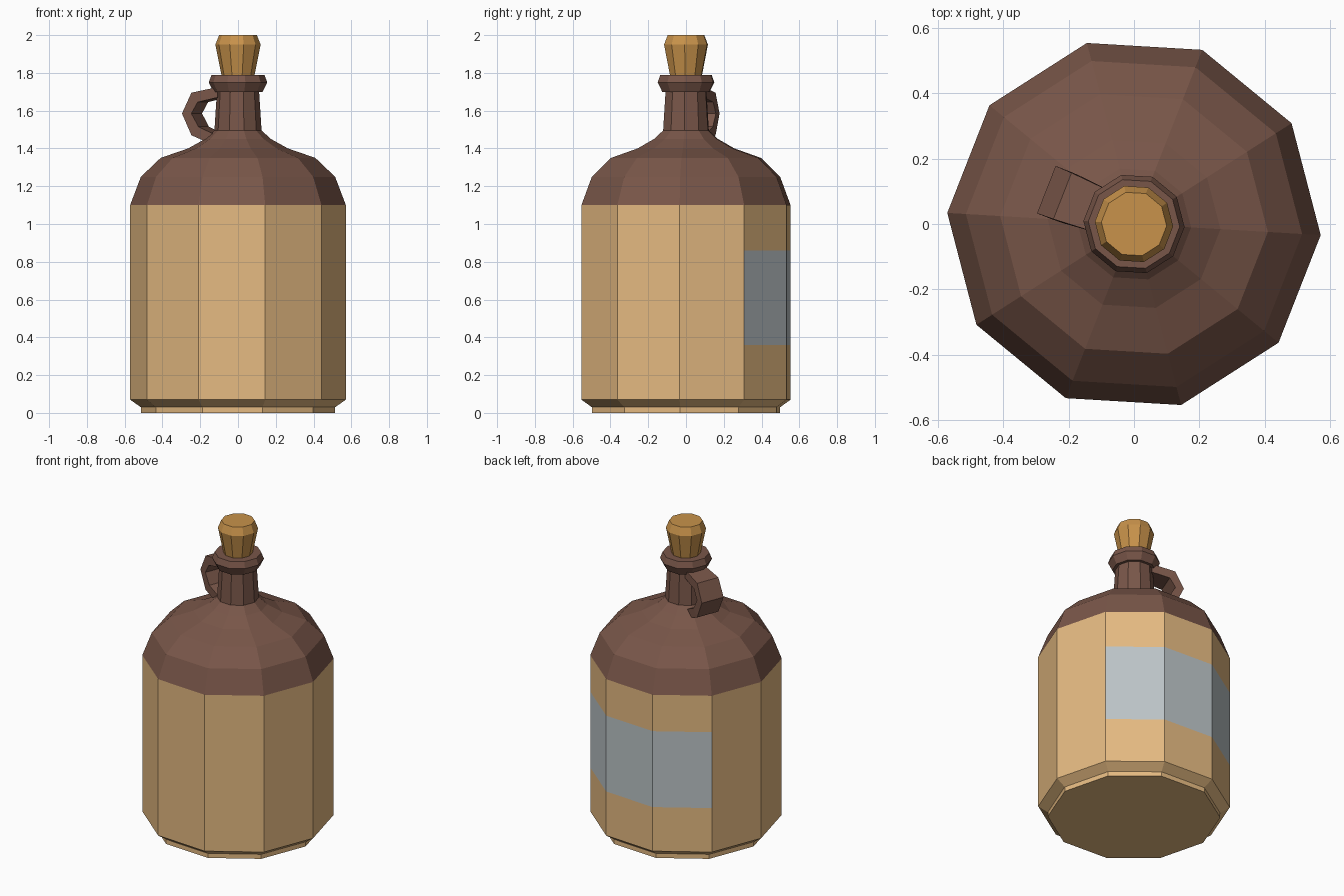
import bpy, bmesh
from math import cos, sin, radians

if "Cube" in bpy.data.objects:
    bpy.data.objects.remove(bpy.data.objects["Cube"])

SIDES = 10
TURN = -3.4  # rotation of the ten-sided outline, degrees


def material(name, rgb):
    m = bpy.data.materials.new(name)
    m.diffuse_color = (*rgb, 1)
    m.use_nodes = True
    m.node_tree.nodes["Principled BSDF"].inputs["Base Color"].default_value = m.diffuse_color
    return m


TAN = material("tan_clay", (0.78, 0.49, 0.22))
BROWN = material("brown_glaze", (0.19, 0.093, 0.066))
CORK = material("cork", (0.58, 0.29, 0.07))
LABEL = material("label_grey", (0.50, 0.55, 0.57))


def finish(name, bm, mats):
    bmesh.ops.recalc_face_normals(bm, faces=bm.faces[:])
    mesh = bpy.data.meshes.new(name)
    bm.to_mesh(mesh)
    bm.free()
    for m in mats:
        mesh.materials.append(m)
    ob = bpy.data.objects.new(name, mesh)
    bpy.context.collection.objects.link(ob)
    return ob


def lathe(name, profile, mats, pick=lambda z, side: 0):
    """Ten-sided solid from (radius, z) points; pick gives each face's material."""
    bm = bmesh.new()
    rings = []
    for r, z in profile:
        angles = [radians(TURN + 360 * i / SIDES) for i in range(SIDES)]
        rings.append([bm.verts.new((r * cos(a), r * sin(a), z)) for a in angles])
    for k in range(len(rings) - 1):
        lo, hi = rings[k], rings[k + 1]
        mid = (profile[k][1] + profile[k + 1][1]) / 2
        for i in range(SIDES):
            j = (i + 1) % SIDES
            f = bm.faces.new((lo[i], lo[j], hi[j], hi[i]))
            f.material_index = pick(mid, i)
    bm.faces.new(rings[0])
    bm.faces.new(rings[-1]).material_index = pick(profile[-1][1], 0)
    return finish(name, bm, mats)


# Jug: foot, straight wall, shoulder, neck and lip
def jug_material(z, side):
    if z > 1.1:
        return 1
    return 2 if 0.36 < z < 0.86 and side in (1, 2, 3) else 0


lathe("jug_body", [
    (0.515, 0), (0.515, 0.03), (0.572, 0.07), (0.572, 0.36), (0.572, 0.86),
    (0.572, 1.10), (0.515, 1.25), (0.41, 1.35), (0.265, 1.40), (0.175, 1.45),
    (0.125, 1.495), (0.112, 1.70), (0.13, 1.70), (0.155, 1.75), (0.14, 1.79),
], [TAN, BROWN, LABEL], jug_material)

# Stopper
lathe("stopper", [(0.088, 1.77), (0.088, 1.79), (0.12, 1.95), (0.10, 2.0)], [CORK])

# Handle: a flat strap looped from the neck to the shoulder
# (outer radius, outer z, inner radius, inner z, half width)
strap = [
    (0.09, 1.725, 0.09, 1.67, 0.066),
    (0.235, 1.695, 0.20, 1.645, 0.076),
    (0.288, 1.585, 0.235, 1.585, 0.078),
    (0.235, 1.47, 0.195, 1.515, 0.076),
    (0.13, 1.425, 0.11, 1.475, 0.068),
]
a = radians(TURN + 162)  # middle of a side
bm = bmesh.new()
sections = []
for ro, zo, ri, zi, w in strap:
    sections.append([
        bm.verts.new((r * cos(a) - s * sin(a), r * sin(a) + s * cos(a), z))
        for r, z, s in ((ro, zo, -w), (ro, zo, w), (ri, zi, w), (ri, zi, -w))])
for p, q in zip(sections, sections[1:]):
    for i in range(4):
        j = (i + 1) % 4
        bm.faces.new((p[i], p[j], q[j], q[i]))
bm.faces.new(sections[0])
bm.faces.new(sections[-1])
finish("handle", bm, [BROWN])
